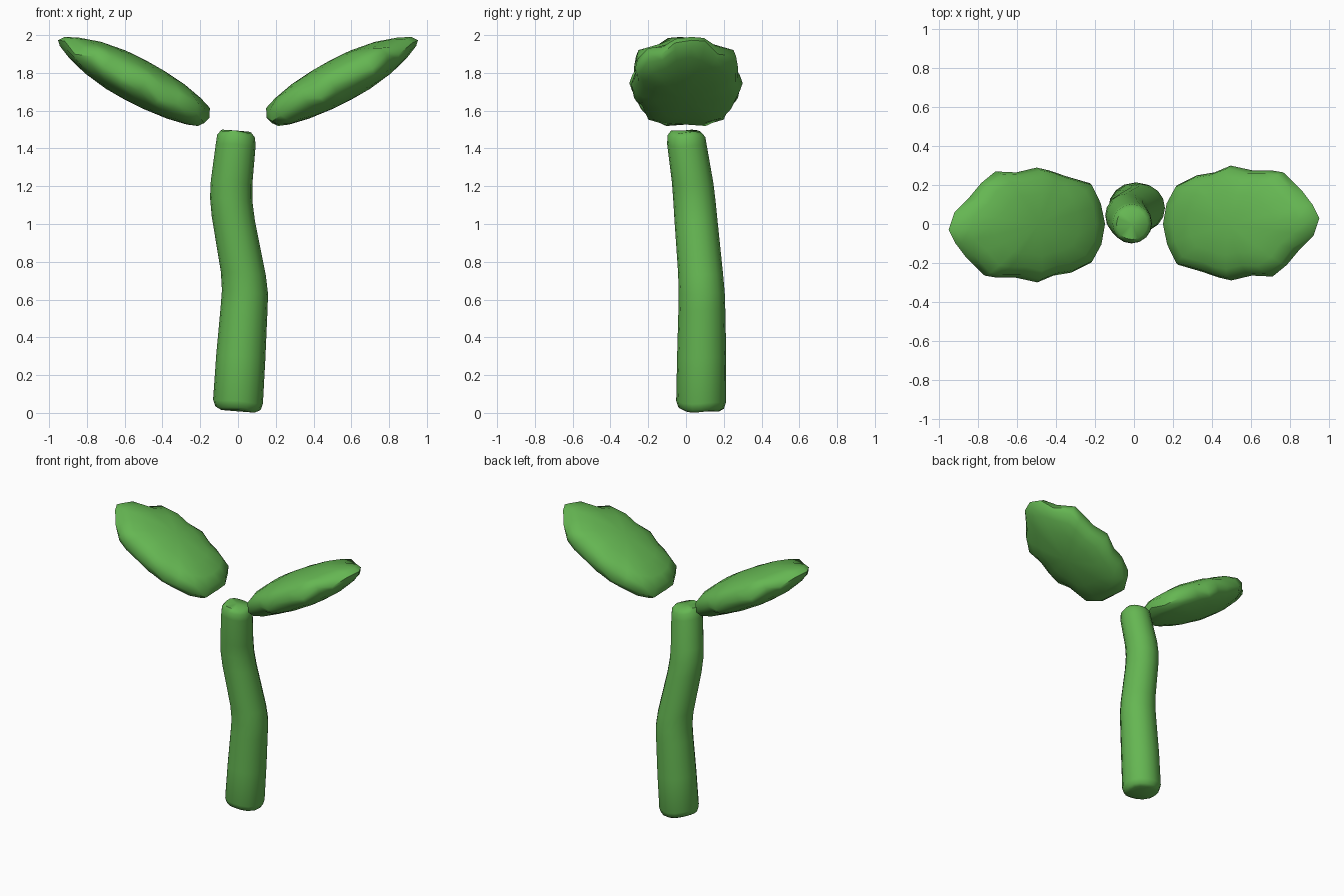
import bpy, bmesh
from math import sin, cos, pi, radians
from mathutils import Vector, Matrix

cube = bpy.data.objects.get("Cube")
if cube:
    bpy.data.objects.remove(cube, do_unlink=True)

green = bpy.data.materials.new("leaf green")
green.use_nodes = True
COLOUR = (0.13, 0.47, 0.085, 1)
green.diffuse_color = COLOUR
green.node_tree.nodes["Principled BSDF"].inputs["Base Color"].default_value = COLOUR


def loft(name, rings, caps=None):
    """Skin a list of closed rings; caps are the two end points."""
    bm = bmesh.new()
    loops = [[bm.verts.new(p) for p in ring] for ring in rings]
    n = len(loops[0])
    for a, b in zip(loops, loops[1:]):
        for i in range(n):
            j = (i + 1) % n
            bm.faces.new((a[i], a[j], b[j], b[i]))
    for loop, point in zip((loops[0], loops[-1]), caps):
        tip = bm.verts.new(point)
        for i in range(n):
            bm.faces.new((loop[i], loop[(i + 1) % n], tip))
    bmesh.ops.recalc_face_normals(bm, faces=bm.faces)
    mesh = bpy.data.meshes.new(name)
    bm.to_mesh(mesh)
    bm.free()
    mesh.materials.append(green)
    obj = bpy.data.objects.new(name, mesh)
    bpy.context.collection.objects.link(obj)
    bpy.ops.object.select_all(action='DESELECT')
    obj.select_set(True)
    bpy.context.view_layer.objects.active = obj
    bpy.ops.object.shade_smooth_by_angle(angle=radians(50))
    return obj


# Stem: x, y, z and radius along the bent stalk, with rounded ends
stalk = [(0, .08, .012, .095), (0, .08, .025, .12), (0, .08, .06, .132),
         (.015, .083, .3, .13), (.032, .084, .55, .124), (.037, .083, .64, .122),
         (.028, .077, .74, .119), (-.025, .052, 1.03, .114), (-.036, .044, 1.13, .112),
         (-.034, .035, 1.22, .11), (-.012, .005, 1.42, .105),
         (-.01, .002, 1.465, .1), (-.01, 0, 1.49, .08)]
SIDES = 16
stem_rings = []
for x, y, z, r in stalk:
    ring = []
    for i in range(SIDES):
        a = 2 * pi * i / SIDES
        # The cut ends lean slightly and are a little uneven
        lean = -.08 * r * cos(a) + .004 * sin(3 * a)
        ring.append(Vector((x + r * cos(a), y + r * sin(a), z + lean)))
    stem_rings.append(ring)
loft("stem", stem_rings, ((0, .08, .008), (-.01, 0, 1.495)))

# Leaf: wavy outline seen from above, domed on both faces
outline = [(.95, .03), (.92, .1), (.85, .17), (.77, .265), (.7, .275), (.6, .275),
           (.5, .3), (.4, .265), (.32, .25), (.22, .2), (.165, .11), (.155, 0),
           (.17, -.11), (.22, -.21), (.35, -.245), (.42, -.275), (.5, -.29),
           (.6, -.265), (.7, -.27), (.79, -.21), (.84, -.13), (.92, -.06)]
MID_X, MID_Z, TILT = .545, 1.763, radians(28)
# Size of each ring and its height, from the upper dome to the lower one
dome = [(.25, .115), (.55, .102), (.8, .078), (.95, .045), (1, -.012),
        (.95, -.05), (.8, -.08), (.55, -.102), (.25, -.115)]
leaf_rings = []
for size, height in dome:
    ring = []
    for i, (x, y) in enumerate(outline):
        u = (x - MID_X) / cos(TILT) * size
        thin = 1 - .5 * max(0, u / .46) ** 3
        ruffle = .02 * sin(i * 2.4) * max(0, size - .9) * 10
        ring.append(Vector((u, y * size, height * thin + ruffle)))
    leaf_rings.append(ring)

# The second leaf is the first one turned half way round the stem
for name, turn in (("leaf_left", 0), ("leaf_right", pi)):
    leaf = loft(name, leaf_rings, ((0, 0, .118), (0, 0, -.118)))
    leaf.matrix_world = (Matrix.Rotation(turn, 4, 'Z')
                         @ Matrix.Translation((MID_X, 0, MID_Z))
                         @ Matrix.Rotation(-TILT, 4, 'Y'))
